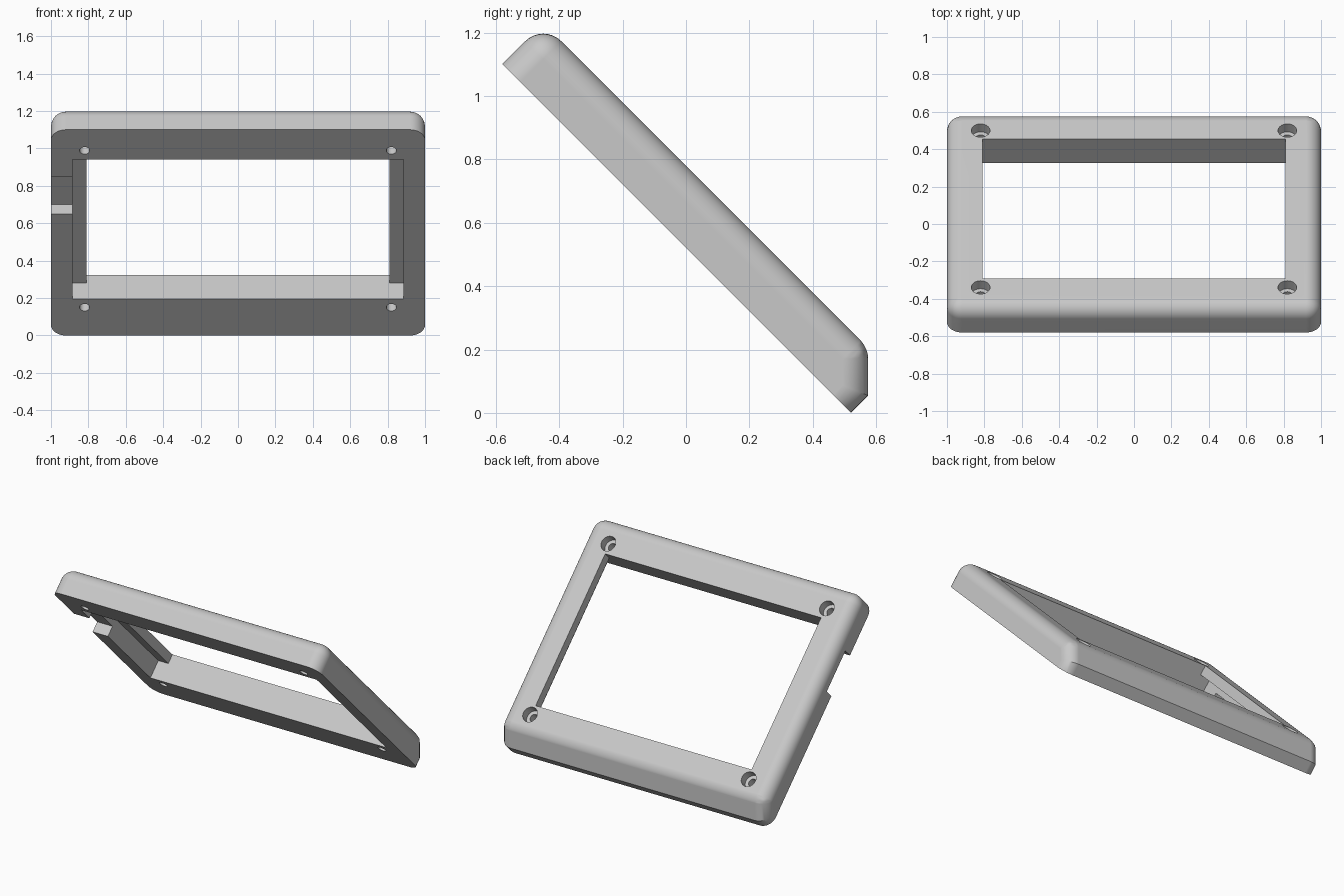
import bpy, bmesh, math
from mathutils import Matrix, Vector

if "Cube" in bpy.data.objects:
    bpy.data.objects.remove(bpy.data.objects["Cube"], do_unlink=True)

# Frame coordinates: x across, y down the slope, z outward from the panel
TILT = -math.pi / 4
BACK, FACE = 0.368, 0.551
HIGH, LOW = -1.188, 0.368
CHAMFER_Z, CHAMFER_Y = 0.445, 0.262
ROUND = 0.08

grey = bpy.data.materials.new("light grey plastic")
grey.use_nodes = True
colour = (0.58, 0.58, 0.58, 1)
grey.diffuse_color = colour
grey.node_tree.nodes["Principled BSDF"].inputs["Base Color"].default_value = colour


def make_object(name, bm):
    bmesh.ops.recalc_face_normals(bm, faces=bm.faces)
    mesh = bpy.data.meshes.new(name)
    bm.to_mesh(mesh)
    bm.free()
    obj = bpy.data.objects.new(name, mesh)
    obj.rotation_euler.x = TILT
    mesh.materials.append(grey)
    bpy.context.collection.objects.link(obj)
    return obj


def prism(points, sweep):
    """Extrude a closed outline of 3D points along a vector."""
    bm = bmesh.new()
    face = bm.faces.new([bm.verts.new(p) for p in points])
    result = bmesh.ops.extrude_face_region(bm, geom=[face])
    moved = [v for v in result["geom"] if isinstance(v, bmesh.types.BMVert)]
    # keep the start cap so the solid is closed
    bmesh.ops.translate(bm, verts=moved, vec=sweep)
    if not any(all(v not in moved for v in f.verts) for f in bm.faces):
        bm.faces.new([v for v in bm.verts if v not in moved])
    return bm


def cylinder(x, y, low, high, radius):
    bm = bmesh.new()
    place = Matrix.Translation((x, y, (low + high) / 2))
    bmesh.ops.create_cone(bm, cap_ends=True, segments=32, radius1=radius,
                          radius2=radius, depth=high - low, matrix=place)
    return bm


# Slab with a slanted lower edge
outline = [(HIGH, BACK), (LOW, BACK), (LOW, CHAMFER_Z), (CHAMFER_Y, FACE), (HIGH, FACE)]
bm = prism([(-1, y, z) for y, z in outline], Vector((2, 0, 0)))
weight = bm.edges.layers.float.new("bevel_weight_edge")
for edge in bm.edges:
    a, b = (v.co for v in edge.verts)
    across = abs(a.x - b.x) > 1
    if max(a.z, b.z) < BACK + 0.01 or (across and a.z < FACE - 0.01):
        edge[weight] = 0
    elif across and a.y > 0:
        edge[weight] = 0.41
    else:
        edge[weight] = 1
frame = make_object("bezel_frame", bm)

bevel = frame.modifiers.new("rounded edges", "BEVEL")
bevel.limit_method = "WEIGHT"
bevel.width = ROUND
bevel.segments = 8
bevel.use_clamp_overlap = False

cutters = []


def cut(name, bm):
    cutter = make_object(name, bm)
    cutter.hide_render = True
    cutters.append(cutter)
    mod = frame.modifiers.new(name, "BOOLEAN")
    mod.operation = "DIFFERENCE"
    mod.solver = "EXACT"
    mod.object = cutter


# Screen window, wider behind the front lip
half = [(0.885, 0.2), (0.885, 0.488), (0.81, 0.488), (0.81, 0.7)]
step = half + [(-x, z) for x, z in reversed(half)]
cut("window_cutter", prism([(x, -0.962, z) for x, z in step], Vector((0, 1.054, 0))))

# Cable notch in the right side wall
notch = [(-1.1, -0.834), (-0.85, -0.834), (-0.85, -0.552), (-1.1, -0.552)]
cut("notch_cutter", prism([(x, y, 0.2) for x, y in notch], Vector((0, 0, 0.238))))

# Counterbored screw holes
for x in (-0.82, 0.82):
    for y in (-1.03, 0.156):
        cut("screw_hole_cutter", cylinder(x, y, 0.2, 0.7, 0.027))
        cut("screw_head_cutter", cylinder(x, y, FACE - 0.06, 0.7, 0.05))

# Bake the cuts, then smooth only the rounded edges
bpy.context.view_layer.update()
graph = bpy.context.evaluated_depsgraph_get()
baked = bpy.data.meshes.new_from_object(frame.evaluated_get(graph))
frame.modifiers.clear()
frame.data = baked
baked.materials.clear()
baked.materials.append(grey)
for poly in baked.polygons:
    poly.material_index = 0
for cutter in cutters:
    bpy.data.objects.remove(cutter, do_unlink=True)

bpy.ops.object.select_all(action="DESELECT")
frame.select_set(True)
bpy.context.view_layer.objects.active = frame
bpy.ops.object.shade_smooth_by_angle(angle=math.radians(30))
normals = frame.modifiers.new("flat face normals", "WEIGHTED_NORMAL")
normals.keep_sharp = True
